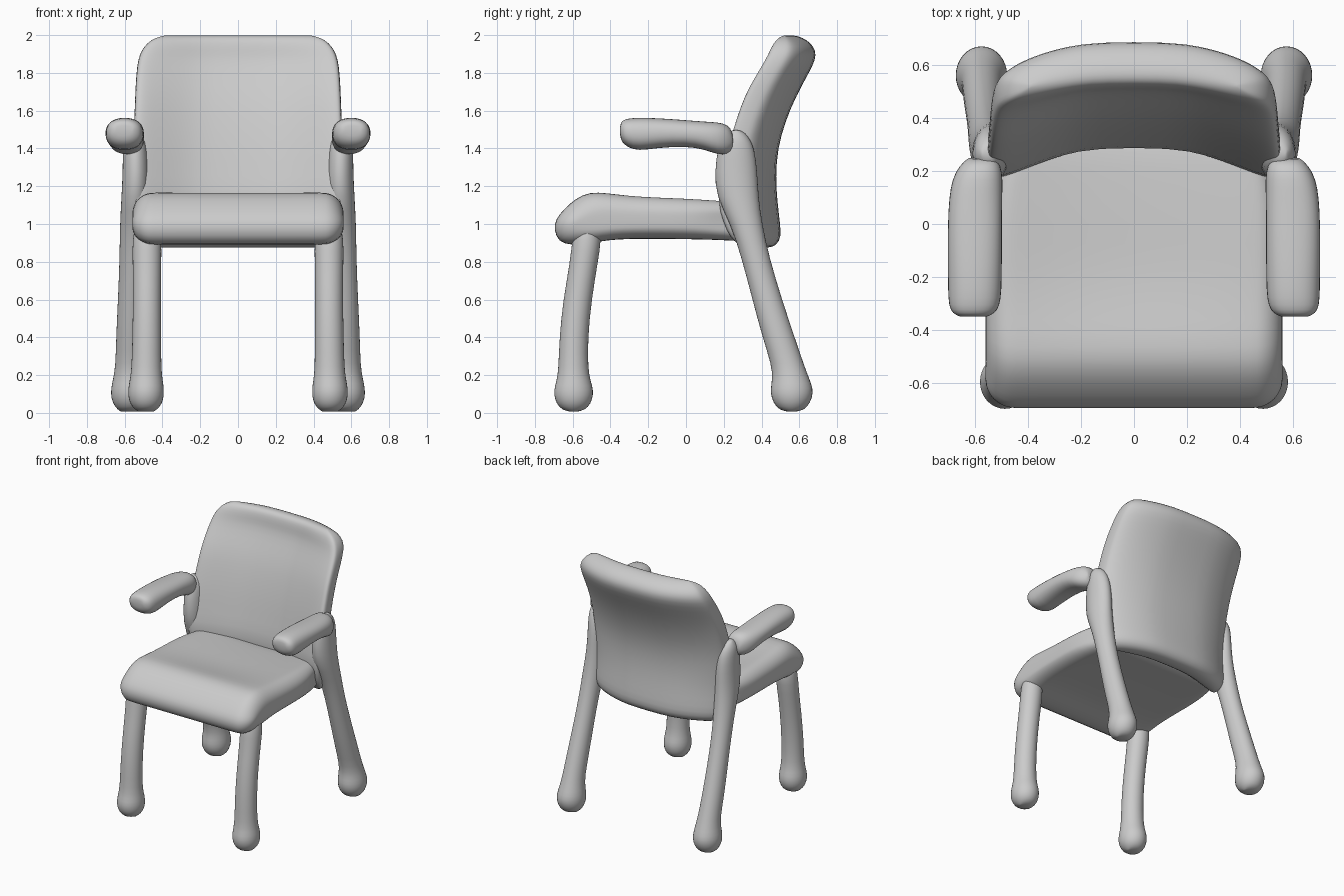
import bpy, bmesh, math


def loft(name, rings):
    """Skin equal-sized even rings, close both ends with quad strips, then smooth."""
    bm = bmesh.new()
    vs = [[bm.verts.new(p) for p in r] for r in rings]
    n = len(vs[0])
    for a, b in zip(vs, vs[1:]):
        for i in range(n):
            j = (i + 1) % n
            bm.faces.new((a[i], a[j], b[j], b[i]))
    for r in (vs[0], vs[-1]):
        for k in range(n // 2 - 1):
            bm.faces.new((r[k], r[k + 1], r[n - 2 - k], r[n - 1 - k]))
    bmesh.ops.recalc_face_normals(bm, faces=bm.faces)
    me = bpy.data.meshes.new(name)
    bm.to_mesh(me)
    bm.free()
    for f in me.polygons:
        f.use_smooth = True
    ob = bpy.data.objects.new(name, me)
    bpy.context.collection.objects.link(ob)
    ob.modifiers.new("smooth", 'SUBSURF').levels = 1
    ob.modifiers["smooth"].render_levels = 1
    return ob


def oval(a, b, n=16, e=1.0):
    """Superellipse outline; point k mirrors point n-1-k."""
    out = []
    for k in range(n):
        t = 2 * math.pi * (k + 0.5) / n
        c, s = math.cos(t), math.sin(t)
        out.append((a * math.copysign(abs(c) ** e, c), b * math.copysign(abs(s) ** e, s)))
    return out


# Seat cushion: side profile swept across x with rounded ends, narrowing at the rear
top = [(0.37, 1.10), (0.28, 1.12), (0.15, 1.13), (0.0, 1.14), (-0.15, 1.145), (-0.3, 1.152),
       (-0.42, 1.165), (-0.51, 1.17), (-0.585, 1.135), (-0.65, 1.075), (-0.69, 1.025)]
bottom = [(-0.70, 0.97), (-0.675, 0.905), (-0.61, 0.888), (-0.52, 0.895), (-0.42, 0.915),
          (-0.3, 0.922), (-0.15, 0.922), (0.0, 0.92), (0.15, 0.917), (0.28, 0.91), (0.37, 0.905)]
cy, cz, hy, hz = -0.135, 1.015, 0.56, 0.15
stations = []
for i in range(7):
    t = math.pi / 2 * (1 - i / 6)
    stations.append((0.45 + 0.11 * math.sin(t), 0.11 * (1 - math.cos(t))))
stations += [(0.36, 0), (0.24, 0), (0.12, 0)]
stations = [(-x, d) for x, d in stations] + [(0, 0)] + [(x, d) for x, d in reversed(stations)]
rings = []
for x, d in stations:
    ring = []
    for y, z in top + bottom:
        dip = 0.0
        if z > cz and -0.45 < y:
            dip = 0.03 * max(0, 1 - (x / 0.5) ** 2) * min(1, (y + 0.45) / 0.25)
        narrow = 1 - 0.12 * min(1, max(0, (y - 0.1) / 0.25))
        ring.append((x * narrow, cy + (y - cy) * (1 - d / hy),
                     cz + (z - dip - cz) * (1 - d / hz)))
    rings.append(ring)
loft("seat", rings)

# Backrest: bowed slab in z as (z, half width, rear y at centre, thickness, rear bow, extra front bow)
slab = [(0.875, 0.44, 0.46, 0.06, 0.10, 0), (0.89, 0.50, 0.49, 0.12, 0.12, 0.01),
        (0.93, 0.535, 0.515, 0.18, 0.13, 0.02), (1.0, 0.55, 0.51, 0.20, 0.135, 0.03),
        (1.12, 0.555, 0.495, 0.20, 0.135, 0.06), (1.25, 0.555, 0.485, 0.16, 0.12, 0.07),
        (1.4, 0.555, 0.495, 0.14, 0.12, 0.07), (1.55, 0.55, 0.538, 0.145, 0.12, 0.06),
        (1.68, 0.545, 0.595, 0.16, 0.12, 0.06), (1.79, 0.54, 0.655, 0.17, 0.12, 0.045),
        (1.87, 0.53, 0.697, 0.18, 0.115, 0.03), (1.92, 0.512, 0.695, 0.175, 0.10, 0.02),
        (1.96, 0.48, 0.666, 0.14, 0.085, 0.01), (1.985, 0.44, 0.625, 0.09, 0.07, 0),
        (1.998, 0.39, 0.585, 0.03, 0.05, 0)]
rings = []
for z, hw, yb, th, bow, fb in slab:
    rings.append([(x, yb - th / 2 + t - (x / hw) ** 2 * (bow + fb * (0.5 - t / th)), z)
                  for x, t in oval(hw, th / 2, 40, 0.5)])
loft("backrest", rings)

# Legs as (x, y, z, x radius, y radius), foot knob upward
front_leg = [(.487, -.595, .005, .04, .04), (.487, -.595, .03, .075, .08),
             (.487, -.595, .07, .095, .102), (.487, -.595, .12, .098, .108),
             (.486, -.595, .17, .09, .092), (.485, -.597, .23, .08, .08),
             (.483, -.595, .4, .078, .077), (.482, -.575, .6, .075, .077),
             (.482, -.54, .8, .077, .075), (.482, -.525, .92, .08, .08),
             (.482, -.52, 1.0, .06, .06)]
back_leg = [(.575, .56, .005, .045, .045), (.575, .56, .03, .08, .085),
            (.575, .56, .08, .1, .112), (.575, .56, .13, .1, .115),
            (.573, .555, .18, .09, .1), (.573, .54, .25, .077, .088),
            (.572, .49, .4, .075, .087), (.567, .43, .6, .07, .08),
            (.56, .368, .82, .068, .075), (.552, .32, 1.0, .075, .085),
            (.543, .27, 1.15, .075, .115), (.54, .265, 1.28, .072, .115),
            (.545, .265, 1.4, .066, .1), (.55, .265, 1.46, .055, .07),
            (.55, .265, 1.5, .025, .03)]

# Armrests stacked along y as (y, x centre, z centre, x radius, z radius)
arm = [(-.35, .605, 1.495, .05, .035), (-.338, .605, 1.49, .08, .058),
       (-.31, .602, 1.482, .098, .078), (-.25, .60, 1.475, .103, .09),
       (-.15, .60, 1.482, .104, .08), (0, .60, 1.481, .104, .07),
       (.1, .597, 1.468, .102, .075), (.17, .59, 1.452, .097, .088),
       (.22, .58, 1.448, .08, .08), (.25, .575, 1.44, .05, .05)]

for s, side in ((-1, "left"), (1, "right")):
    for name, path in (("front_leg", front_leg), ("back_leg", back_leg)):
        loft(f"{side}_{name}", [[(s * x + u, y + v, z) for u, v in oval(rx, ry)]
                                for x, y, z, rx, ry in path])
    loft(f"{side}_armrest", [[(s * x + u, y, z + v) for u, v in oval(rx, rz, 16, 0.85)]
                             for y, x, z, rx, rz in arm])
